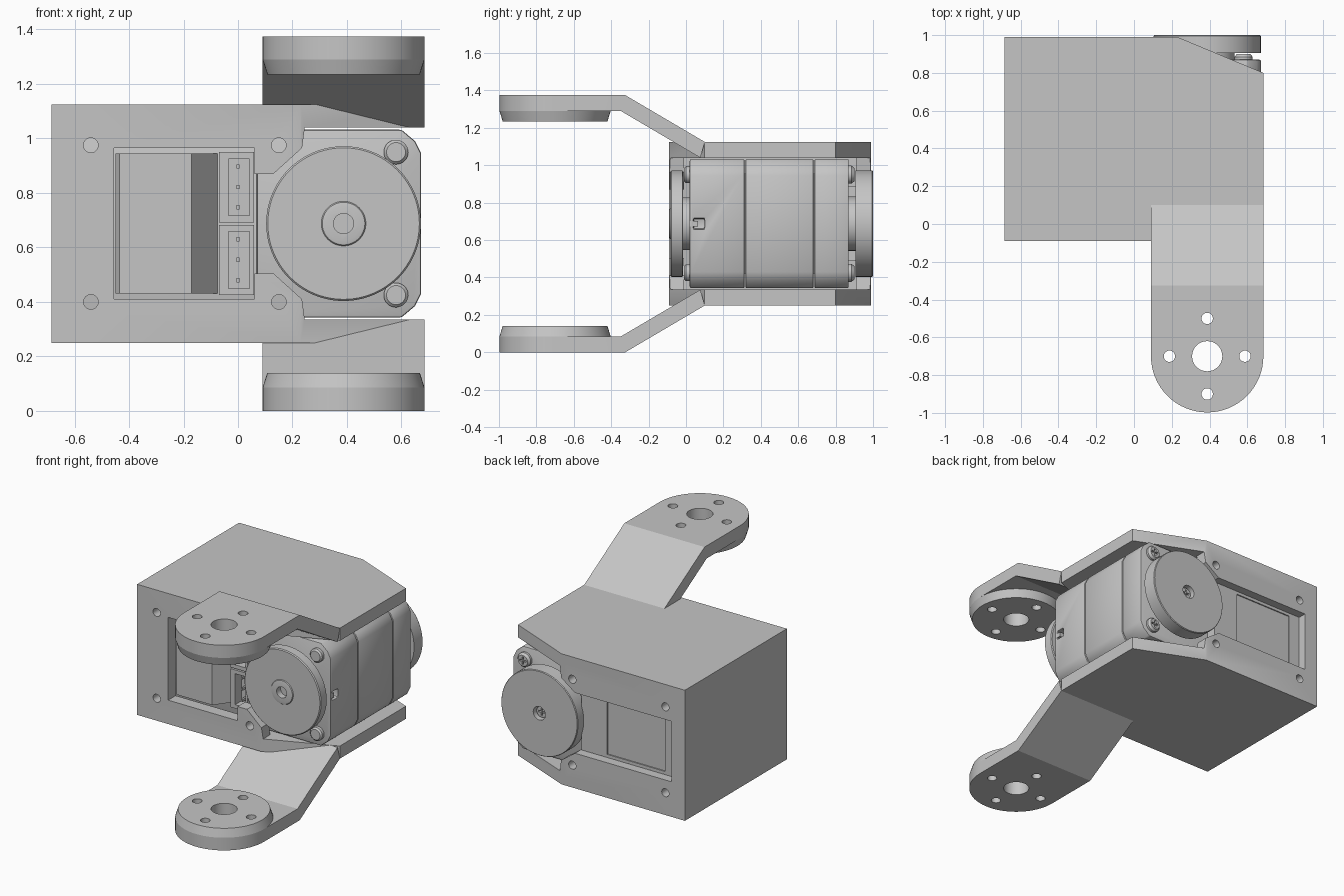
import bpy, bmesh, math
from mathutils import Vector

if "Cube" in bpy.data.objects:
    bpy.data.objects.remove(bpy.data.objects["Cube"])

grey = bpy.data.materials.new("light_grey")
grey.use_nodes = True
colour = (0.56, 0.56, 0.56, 1)
grey.diffuse_color = colour
grey.node_tree.nodes["Principled BSDF"].inputs["Base Color"].default_value = colour

MID = 0.6875          # mirror height
HX = 0.3875           # axis of the horns and arm eyes
parts = []


def place(a, b, h, axis):
    """Point from two in-plane coordinates and a height along the axis."""
    return {"x": Vector((h, a, b)), "y": Vector((a, h, b)), "z": Vector((a, b, h))}[axis]


def finish(bm, name):
    bmesh.ops.recalc_face_normals(bm, faces=bm.faces)
    me = bpy.data.meshes.new(name)
    bm.to_mesh(me)
    bm.free()
    me.materials.append(grey)
    ob = bpy.data.objects.new(name, me)
    bpy.context.collection.objects.link(ob)
    parts.append(ob)
    return ob


def prism(name, pts, axis, lo, hi):
    bm = bmesh.new()
    face = bm.faces.new([bm.verts.new(place(a, b, lo, axis)) for a, b in pts])
    new = bmesh.ops.extrude_face_region(bm, geom=[face])["geom"]
    verts = [v for v in new if isinstance(v, bmesh.types.BMVert)]
    bmesh.ops.translate(bm, verts=verts, vec=place(0, 0, hi - lo, axis))
    return finish(bm, name)


def box(name, x, y, z):
    return prism(name, [(x[0], z[0]), (x[1], z[0]), (x[1], z[1]), (x[0], z[1])], "y", *y)


def lathe(name, profile, centre, axis, n=64):
    """Solid of revolution from (radius, height) pairs, capped at both ends."""
    bm = bmesh.new()
    rings = []
    for r, h in profile:
        angles = [math.tau * i / n for i in range(n)]
        rings.append([bm.verts.new(place(centre[0] + r * math.cos(t),
                                         centre[1] + r * math.sin(t), h, axis)) for t in angles])
    for p, q in zip(rings, rings[1:]):
        for i in range(n):
            j = (i + 1) % n
            bm.faces.new((p[i], p[j], q[j], q[i]))
    bm.faces.new(rings[0])
    bm.faces.new(rings[-1])
    return finish(bm, name)


def bake(ob):
    deps = bpy.context.evaluated_depsgraph_get()
    ob.data = bpy.data.meshes.new_from_object(ob.evaluated_get(deps))
    ob.modifiers.clear()


def cut(ob, *cutters):
    for c in cutters:
        m = ob.modifiers.new("cut", "BOOLEAN")
        m.operation, m.solver, m.object = "DIFFERENCE", "EXACT", c
        bake(ob)
        parts.remove(c)
        bpy.data.objects.remove(c)


def bevel(ob, width, segments=2):
    m = ob.modifiers.new("bevel", "BEVEL")
    m.width, m.segments, m.limit_method = width, segments, "ANGLE"
    bake(ob)


def mirrored(upper):
    """Close a profile of (x, z) points with its reflection in the mid height."""
    return upper + [(x, 2 * MID - z) for x, z in reversed(upper)]


def flipped_copy(ob, name):
    bm = bmesh.new()
    bm.from_mesh(ob.data)
    for v in bm.verts:
        v.co.z = 2 * MID - v.co.z
    bmesh.ops.reverse_faces(bm, faces=bm.faces)
    return finish(bm, name)


# Bracket housing: chamfered outline, hollow, with front and back windows
L, R, F, B = -0.685, 0.685, -0.09, 0.99
frame = prism("bracket_frame", [(L, F), (0.23, F), (R, 0.1), (R, 0.8), (0.23, B), (L, B)],
              "z", 0.25, 1.125)
jaw = [(0.235, 0.965), (0.245, 1.04), (0.8, 1.04)]
front_window = [(-0.455, 0.965), (0.06, 0.965), (0.06, 0.87), (0.13, 0.87)] + jaw
back_window = [(-0.585, 0.89), (0.13, 0.89)] + jaw
cut(frame, box("cavity", (-0.6, 0.8), (-0.01, 0.91), (2 * MID - 1.04, 1.04)),
    prism("front_window", mirrored(front_window), "y", -0.2, 0.3),
    prism("back_window", mirrored(back_window), "y", 0.6, 1.2))
for x in (-0.54, 0.15):
    for z in (0.4, 0.975):
        cut(frame, lathe("hole", [(0.027, -0.2), (0.027, 1.2)], (x, z), "y", 24))

# Arms: sloped link, round-ended plate and tapered boss, then mirrored below
AX, AY, AR = (0.09, 0.685), -0.7, 0.2975
slope = prism("upper_arm_slope", [(0.1, 1.125), (-0.325, 1.375), (-0.348, 1.29), (0.077, 1.04)],
              "x", *AX)
rounded = [(HX + AR * math.cos(t), AY + AR * math.sin(t))
           for t in [math.pi + math.pi * i / 32 for i in range(33)]]
plate = prism("upper_arm_plate", rounded + [(AX[1], -0.348), (AX[0], -0.348)], "z", 1.29, 1.375)
for v in plate.data.vertices:      # mitre the plate to the slope
    if v.co.y > -0.4 and v.co.z > 1.3:
        v.co.y = -0.325
boss = lathe("upper_arm_boss", [(0.28, 1.235), (AR, 1.29)], (HX, AY), "z")
eyes = [(0, 0, 0.08), (0.2, 0, 0.03), (-0.2, 0, 0.03), (0, 0.2, 0.03), (0, -0.2, 0.03)]
for ob in (plate, boss):
    for dx, dy, r in eyes:
        cut(ob, lathe("eye", [(r, 1.1), (r, 1.5)], (HX + dx, AY + dy), "z", 32))
for ob in (slope, plate, boss):
    flipped_copy(ob, ob.name.replace("upper", "lower"))

# Actuator body in three slices separated by thin seams
outline = mirrored([(-0.595, 1.032), (0.6, 1.032), (0.65, 0.99), (0.672, 0.945)])
slices = [("body_front", 0.02, 0.313), ("body_middle", 0.318, 0.682), ("body_back", 0.687, 0.87)]
for name, lo, hi in slices:
    ob = prism(name, outline, "y", lo, hi)
    if name == "body_front":
        cut(ob, box("bay", (-0.7, 0.07), (-0.1, 0.1), (0.2, 1.2)),
            box("notch", (0.62, 0.8), (0.04, 0.1), (0.66, 0.715)))
    bevel(ob, 0.008)
box("body_core", (-0.58, 0.66), (0.2, 0.8), (0.42, 0.955))
box("side_tab", (0.61, 0.668), (0.02, 0.065), (0.672, 0.703))

# Motor cover seen through the front window, with a sloping flank
prism("motor_cover", [(-0.45, 0), (-0.435, -0.03), (-0.17, -0.03), (-0.075, 0.1), (-0.45, 0.1)],
      "z", 0.43, 0.945)

# Pair of sockets with three pins each
for side, z in (("lower", 0.425), ("upper", 0.692)):
    socket = box(side + "_socket", (-0.07, 0.058), (0.02, 0.11), (z, z + 0.258))
    cut(socket, box("well", (-0.035, 0.042), (-0.1, 0.085), (z + 0.025, z + 0.233)))
    for i in range(3):
        pz = z + 0.055 + 0.075 * i
        box(side + "_pin", (-0.006, 0.006), (0.04, 0.09), (pz - 0.008, pz + 0.008))

# Back cover with a shallow label recess
cover = box("back_cover", (-0.583, 0.12), (0.86, 0.935), (0.489, 0.888))
cut(cover, box("label", (-0.5, -0.07), (0.927, 1.1), (0.51, 0.868)))

# Round horns, hubs and the front boss
front = lathe("front_horn", [(0.277, -0.015), (0.284, -0.02), (0.284, -0.078), (0.278, -0.084)],
              (HX, MID), "y", 96)
lathe("front_hub", [(0.14, -0.015), (0.14, 0.06)], (HX, MID), "y")
ring = lathe("front_horn_boss", [(0.085, -0.08), (0.078, -0.089), (0.062, -0.092)],
             (HX, MID), "y")
for ob in (front, ring):
    cut(ob, lathe("bore", [(0.037, -0.2), (0.037, -0.05)], (HX, MID), "y", 32))
back = lathe("back_horn", [(0.284, 0.905), (0.284, 0.995), (0.28, 1.0)], (HX, MID), "y", 96)
cut(back, lathe("bore", [(0.045, 0.955), (0.045, 1.2)], (HX, MID), "y", 32))
lathe("back_hub", [(0.145, 0.85), (0.145, 0.91)], (HX, MID), "y")
screw = lathe("horn_screw", [(0.037, 0.95), (0.037, 0.975)], (HX, MID), "y", 32)
screws = [screw]

# Corner screws with cross slots
for z in (0.425, 0.95):
    lathe("front_screw", [(0.045, 0.03), (0.045, 0.0), (0.035, -0.01)], (0.58, z), "y", 32)
    screws.append(lathe("back_screw", [(0.048, 0.86), (0.048, 0.885), (0.036, 0.9)],
                        (0.58, z), "y", 32))
for s in screws:
    x = sum(v.co.x for v in s.data.vertices) / len(s.data.vertices)
    z = sum(v.co.z for v in s.data.vertices) / len(s.data.vertices)
    top = max(v.co.y for v in s.data.vertices)
    for a, b in ((0.025, 0.006), (0.006, 0.025)):
        cut(s, box("slot", (x - a, x + a), (top - 0.015, top + 0.05), (z - b, z + b)))

# Smooth round surfaces, keep edges sharp
bpy.ops.object.select_all(action="DESELECT")
for ob in parts:
    ob.select_set(True)
bpy.context.view_layer.objects.active = frame
bpy.ops.object.shade_smooth_by_angle(angle=math.radians(25))
